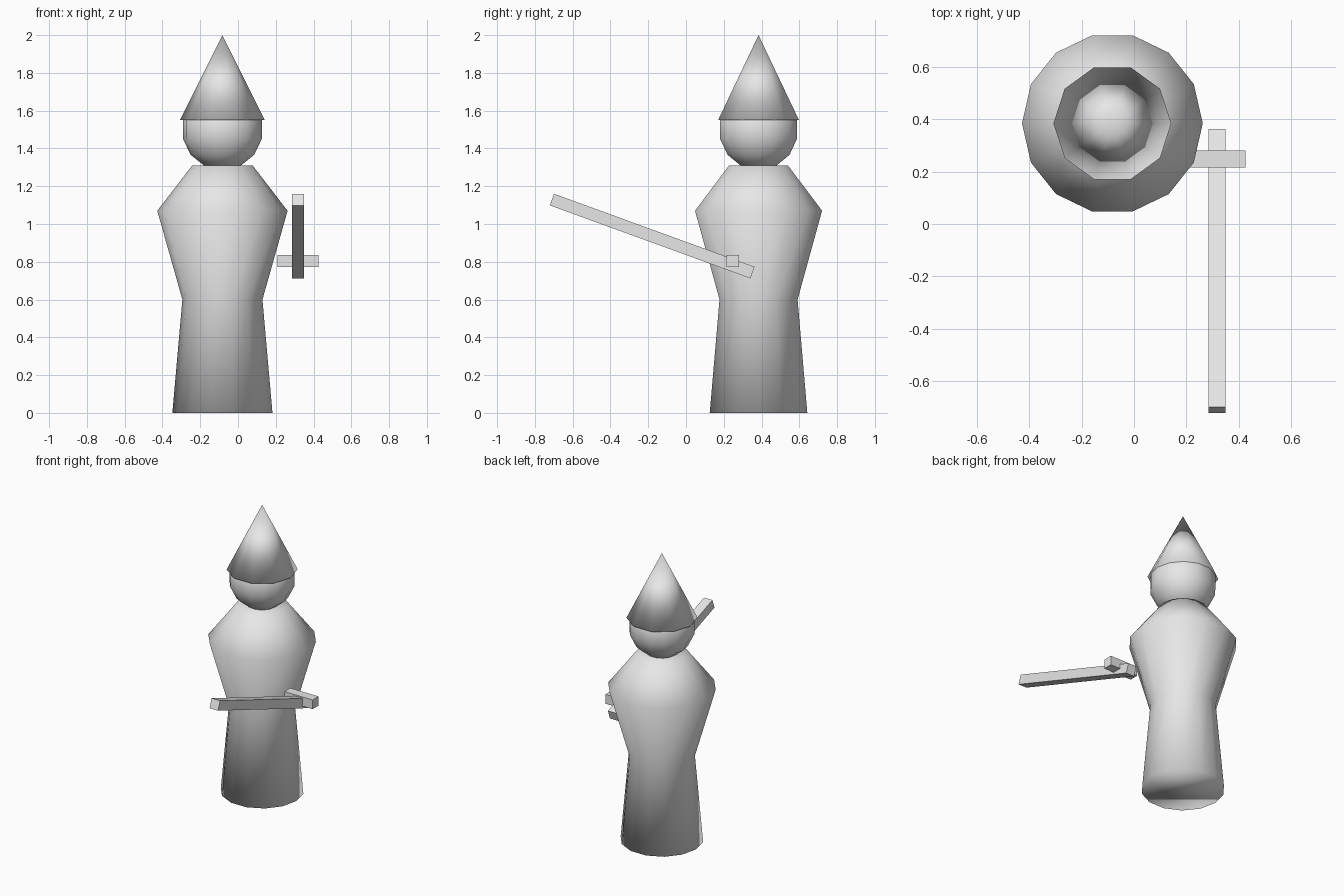
import bpy, bmesh, math
from mathutils import Matrix

if "Cube" in bpy.data.objects:
    bpy.data.objects.remove(bpy.data.objects["Cube"])

grey = bpy.data.materials.new("plain grey")
grey.diffuse_color = (0.8, 0.8, 0.8, 1)
grey.use_nodes = True
grey.node_tree.nodes["Principled BSDF"].inputs["Base Color"].default_value = grey.diffuse_color
AXIS = (-0.0825, 0.384)


def finish(name, bm, smooth):
    bmesh.ops.recalc_face_normals(bm, faces=bm.faces[:])
    for f in bm.faces:
        f.smooth = smooth
    me = bpy.data.meshes.new(name)
    bm.to_mesh(me)
    bm.free()
    me.materials.append(grey)
    ob = bpy.data.objects.new(name, me)
    bpy.context.collection.objects.link(ob)
    return ob


def lathe(name, profile, sides):
    """Closed, smooth turned shape from (radius, z) points; radius 0 is a pole."""
    bm = bmesh.new()
    rings = []
    for r, z in profile:
        n = sides if r > 0 else 1
        rings.append([bm.verts.new((AXIS[0] + r * math.cos(math.tau * i / sides),
                                    AXIS[1] + r * math.sin(math.tau * i / sides), z))
                      for i in range(n)])
    for a, b in zip(rings, rings[1:]):
        for i in range(sides):
            j = (i + 1) % sides
            loop = [a[i % len(a)], a[j % len(a)], b[j % len(b)], b[i % len(b)]]
            bm.faces.new(list(dict.fromkeys(loop)))
    for ring in (rings[0], rings[-1]):
        if len(ring) > 1:
            bm.faces.new(ring)
    return finish(name, bm, True)


def box(name, centre, size, tilt=0):
    bm = bmesh.new()
    bmesh.ops.create_cube(bm, size=1, matrix=Matrix.Translation(centre)
                          @ Matrix.Rotation(math.radians(tilt), 4, 'X')
                          @ Matrix.Diagonal((*size, 1)))
    return finish(name, bm, False)


# Robe with waist and shoulders
lathe("robe", [(0.265, 0), (0.212, 0.6), (0.345, 1.07), (0.16, 1.31)], 14)

# Head: low-poly ball with seven bands
R, BANDS = 0.215, 7
lathe("head", [(R * math.sin(math.pi * k / BANDS) if 0 < k < BANDS else 0,
                1.5 - R * math.cos(math.pi * k / BANDS)) for k in range(BANDS + 1)], 14)

# Pointed hat
lathe("hat", [(0.225, 1.55), (0, 2.0)], 10)

# Sword held out to the front, with crossguard
box("sword_blade", (0.3175, -0.179, 0.936), (0.065, 1.13, 0.065), -20)
box("sword_guard", (0.3175, 0.248, 0.804), (0.218, 0.065, 0.065))
